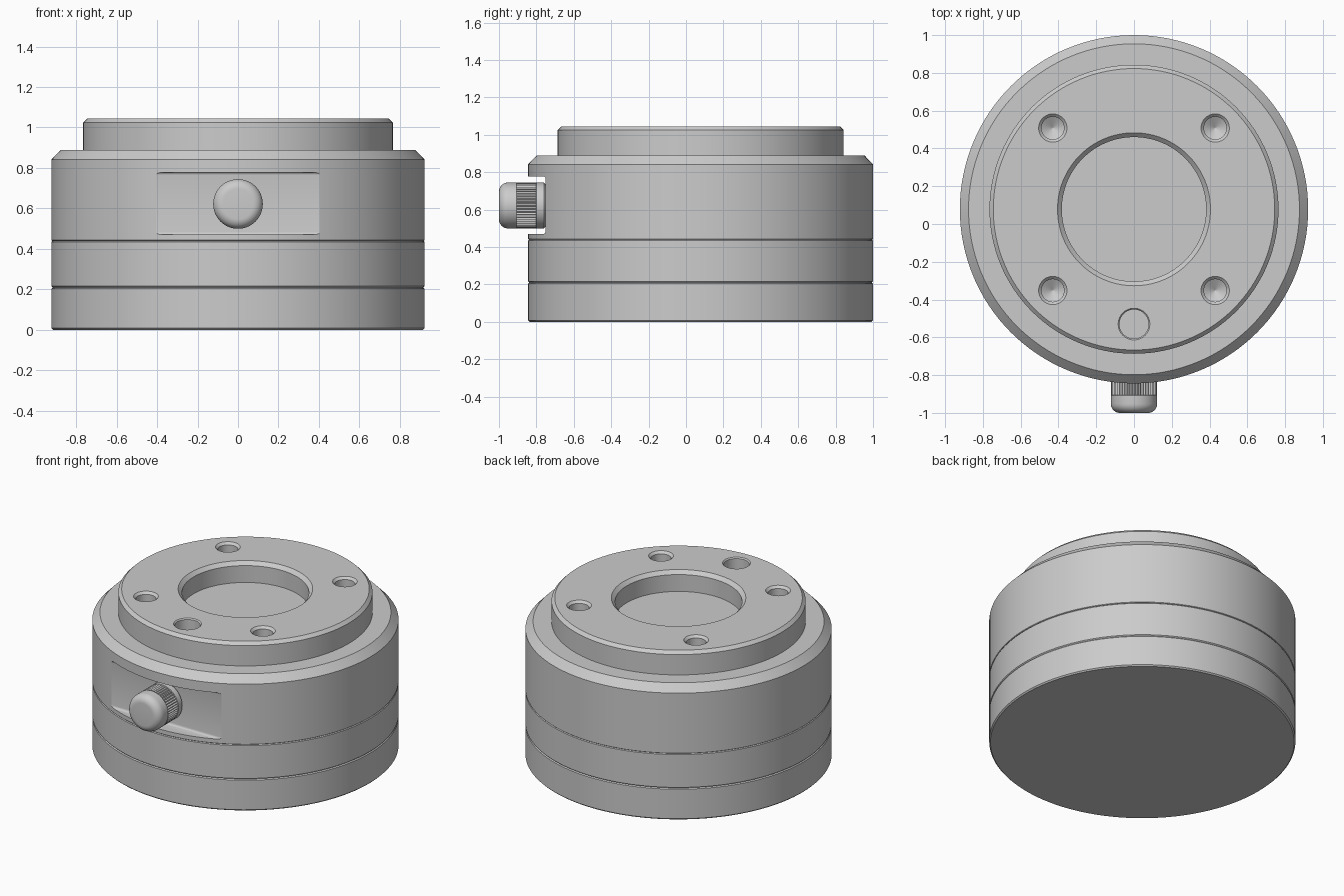
import bpy, bmesh
from math import sin, cos, pi, radians

if "Cube" in bpy.data.objects:
    bpy.data.objects.remove(bpy.data.objects["Cube"])

CY = 0.078      # centre of the round body in y
R = 0.922       # body radius
TOP = 1.045


def lathe(name, profile, loc, segs=128, rot=(0, 0, 0)):
    """Revolve (radius, height[, valley depth]) points; both ends are capped."""
    bm = bmesh.new()
    rings = []
    for p in profile:
        cut = p[2] if len(p) > 2 else 0
        ring = []
        for i in range(segs):
            r = p[0] - (cut if i % 2 else 0)
            a = 2 * pi * i / segs
            ring.append(bm.verts.new((r * cos(a), r * sin(a), p[1])))
        rings.append(ring)
    for a, b in zip(rings, rings[1:]):
        for i in range(segs):
            j = (i + 1) % segs
            bm.faces.new((a[i], a[j], b[j], b[i]))
    bm.faces.new(rings[0][::-1])
    bm.faces.new(rings[-1])
    bmesh.ops.recalc_face_normals(bm, faces=bm.faces)
    me = bpy.data.meshes.new(name)
    bm.to_mesh(me)
    bm.free()
    ob = bpy.data.objects.new(name, me)
    bpy.context.collection.objects.link(ob)
    ob.location = loc
    ob.rotation_euler = rot
    return ob


def activate(ob):
    bpy.ops.object.select_all(action='DESELECT')
    ob.select_set(True)
    bpy.context.view_layer.objects.active = ob


def smooth(ob, angle=25):
    activate(ob)
    bpy.ops.object.shade_smooth_by_angle(angle=radians(angle))


def cut(ob, cutter):
    m = ob.modifiers.new("cut", 'BOOLEAN')
    m.operation = 'DIFFERENCE'
    m.solver = 'EXACT'
    m.object = cutter
    cutter.hide_render = True
    activate(ob)
    bpy.ops.object.modifier_apply(modifier=m.name)
    bpy.data.objects.remove(cutter, do_unlink=True)


# two lower rings with fine seams between them
c = 0.006
for name, z0, z1, k in (("base_ring", 0, 0.21, 0.008), ("middle_ring", 0.21, 0.44, c)):
    smooth(lathe(name, [(R - k, z0), (R, z0 + k), (R, z1 - c), (R - c, z1)], (0, CY, 0)))

# upper housing with stepped boss and central recess
housing = lathe("upper_housing", [
    (R - 0.003, 0.44), (R, 0.443), (R, 0.842), (R - 0.046, 0.89),
    (0.765, 0.89), (0.765, 1.025), (0.745, TOP),
    (0.405, TOP), (0.382, 1.022), (0.382, 0.91)], (0, CY, 0))

# flat pocket in the front, with small inner fillets
bpy.ops.mesh.primitive_cube_add(size=1, location=(0, -0.95, 0.624))
pocket = bpy.context.object
pocket.scale = (1.2, 0.4, 0.308)
bpy.ops.object.transform_apply(location=False, rotation=False, scale=True)
bm = bmesh.new()
bm.from_mesh(pocket.data)
edges = [e for e in bm.edges if all(v.co.y > 0 for v in e.verts)
         and abs(e.verts[0].co.x - e.verts[1].co.x) > 0.5]
bmesh.ops.bevel(bm, geom=edges, offset=0.014, segments=4, profile=0.5, affect='EDGES')
bm.to_mesh(pocket.data)
bm.free()
cut(housing, pocket)

# four countersunk screw holes with conical bottoms
for x in (-0.43, 0.43):
    for y in (-0.352, 0.508):
        cut(housing, lathe("hole_cutter", [
            (0.002, 0.90), (0.06, 0.935), (0.06, TOP - 0.015),
            (0.075, TOP), (0.075, TOP + 0.1)], (x, y, 0), 40))

# flat-bottomed locating hole
cut(housing, lathe("hole_cutter", [
    (0.077, 0.94), (0.077, TOP - 0.007), (0.084, TOP), (0.084, TOP + 0.1)],
    (0, -0.53, 0), 40))
smooth(housing)

# knurled knob pointing forward
KR, F, V = 0.1225, 0.048, 0.007
rounded = [(KR - F + F * cos(t * pi / 16), 1 - F + F * sin(t * pi / 16)) for t in range(9)]
knob = lathe("knurled_knob", [
    (KR - 0.008, 0.745), (KR - 0.008, 0.752), (KR, 0.76), (KR, 0.80),
    (KR, 0.802, V), (KR, 0.905, V), (KR, 0.907)] + rounded,
    (0, 0, 0.622), 96, (pi / 2, 0, 0))
smooth(knob)
